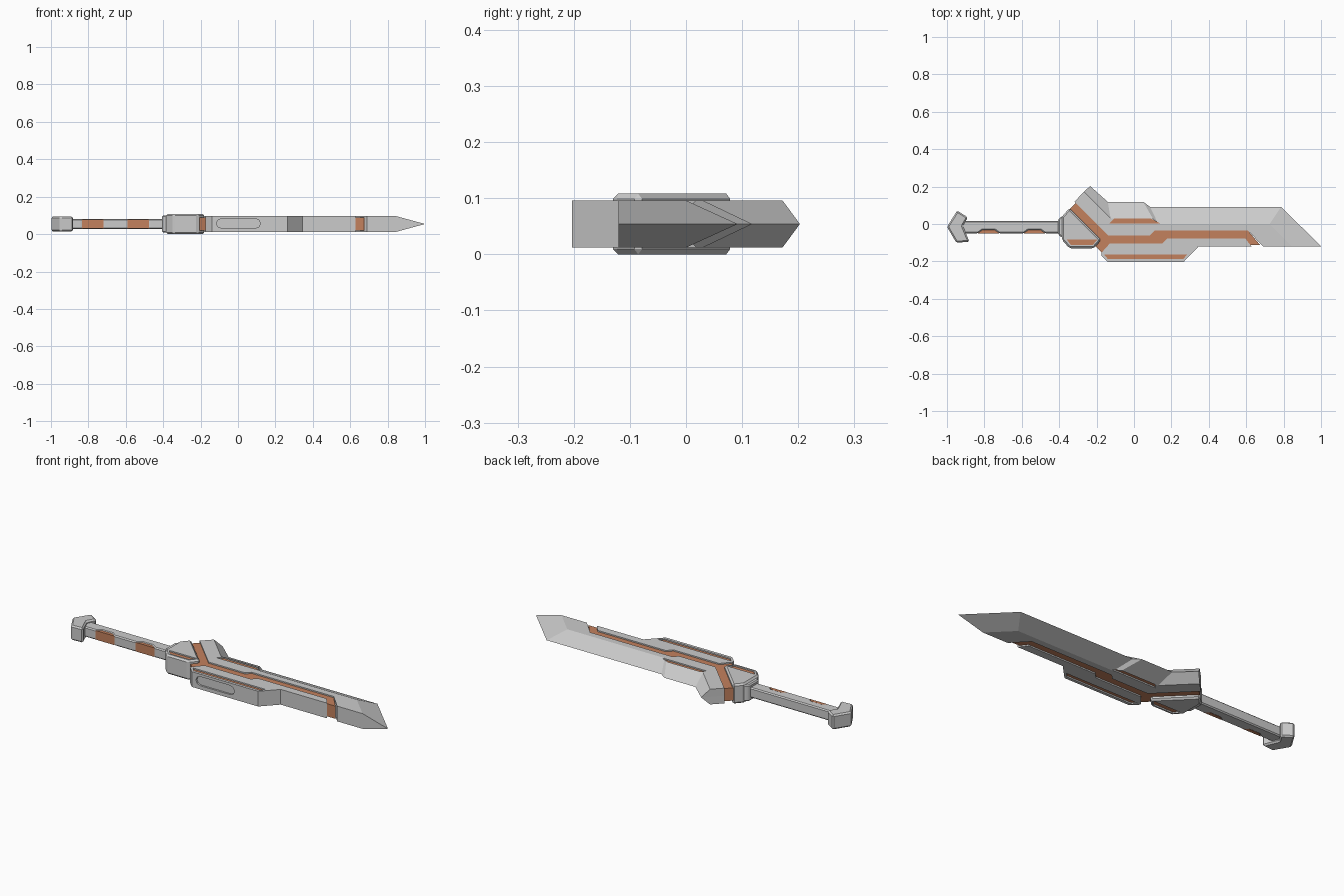
import bpy, bmesh, math

if "Cube" in bpy.data.objects:
    bpy.data.objects.remove(bpy.data.objects["Cube"])

MID = 0.054   # symmetry plane of the sword in z
HALF = 0.042  # half thickness of the blade plates

orange = bpy.data.materials.new("orange")
orange.diffuse_color = (0.55, 0.22, 0.11, 1)
orange.use_nodes = True
orange.node_tree.nodes["Principled BSDF"].inputs["Base Color"].default_value = orange.diffuse_color


def solid(name, rings, mat=None, bevel=0.0, loc=(0, 0, MID)):
    """Closed loft through rings given as (points, z)."""
    bm = bmesh.new()
    loops = [[bm.verts.new((x, y, z)) for x, y in pts] for pts, z in rings]
    n = len(loops[0])
    for a, b in zip(loops, loops[1:]):
        for i in range(n):
            j = (i + 1) % n
            bm.faces.new((a[i], a[j], b[j], b[i]))
    bm.faces.new(loops[0][::-1])
    bm.faces.new(loops[-1])
    bmesh.ops.recalc_face_normals(bm, faces=bm.faces[:])
    me = bpy.data.meshes.new(name)
    bm.to_mesh(me)
    bm.free()
    ob = bpy.data.objects.new(name, me)
    bpy.context.collection.objects.link(ob)
    ob.location = loc
    if mat:
        me.materials.append(mat)
    if bevel:
        m = ob.modifiers.new("chamfer", 'BEVEL')
        m.width, m.segments = bevel, 1
    return ob


def prism(name, pts, h, mat=None, bevel=0.0, loc=(0, 0, MID)):
    return solid(name, [(pts, -h), (pts, h)], mat, bevel, loc)


def cut(target, cutter):
    cutter.hide_render = True
    cutter.hide_viewport = False
    cutter.display_type = 'WIRE'
    m = target.modifiers.new("recess", 'BOOLEAN')
    m.operation, m.solver, m.object = 'DIFFERENCE', 'EXACT', cutter


def groove(target, label, pts, top, depth):
    """Recess on both sides of a plate with an orange floor."""
    for s in (1, -1):
        cut(target, prism(f"{label}_cutter", pts, depth, loc=(0, 0, MID + s * top)))
    prism(f"{label}_inlay", pts, top - depth + 0.001, orange)


# Blade: sharp outer edge in the middle plane, flat faces inside it
edge = [(1.0, -0.12), (0.787, 0.092), (0.085, 0.092), (0.05, 0.118),
        (-0.14, 0.118), (-0.235, 0.203), (-0.318, 0.12), (-0.137, -0.061),
        (0.085, -0.061), (0.11, -0.036), (0.61, -0.036), (0.69, -0.12)]
flat = [(0.845, -0.12), (0.725, 0.0), (0.13, 0.0), (0.10, 0.03),
        (-0.125, 0.03), (-0.267, 0.172)] + edge[6:]
blade = solid("blade", [(flat, -HALF), (edge, 0), (flat, HALF)])
groove(blade, "blade_groove",
       [(-0.132, 0.004), (-0.105, 0.029), (0.09, 0.029), (0.14, 0.004)], HALF, 0.008)

# Lower rail along the back of the blade
rail = prism("lower_rail", [
    (-0.175, -0.155), (-0.13, -0.105), (0.15, -0.105), (0.178, -0.077),
    (0.595, -0.077), (0.628, -0.12), (0.345, -0.12), (0.265, -0.203),
    (-0.14, -0.203), (-0.175, -0.168)], HALF)
groove(rail, "rail_groove",
       [(-0.16, -0.163), (0.285, -0.163), (0.263, -0.187), (-0.14, -0.187)], HALF, 0.008)

# Long rounded slot in the front of the rail
slot = []
for cx, start in ((0.095, -90), (-0.09, 90)):
    for k in range(5):
        a = math.radians(start + 45 * k)
        slot.append((cx + 0.025 * math.cos(a), 0.025 * math.sin(a)))
slot_cutter = prism("slot_cutter", slot, 0.01, loc=(0, -0.203, MID + 0.003))
slot_cutter.rotation_euler.x = math.pi / 2
cut(rail, slot_cutter)

# Orange core showing in the gaps between the plates
prism("core", [
    (-0.345, 0.08), (-0.31, 0.113), (-0.12, -0.05), (0.08, -0.05),
    (0.105, -0.025), (0.60, -0.025), (0.675, -0.113), (0.62, -0.113),
    (0.585, -0.09), (0.18, -0.09), (0.15, -0.115), (-0.13, -0.115),
    (-0.165, -0.16), (-0.215, -0.11)], 0.035, orange)

# Guard and neck
guard = prism("guard", [
    (-0.385, 0.04), (-0.345, 0.085), (-0.175, -0.085), (-0.215, -0.13),
    (-0.345, -0.13), (-0.385, -0.085)], 0.054, bevel=0.009)
groove(guard, "guard_groove",
       [(-0.36, -0.082), (-0.195, -0.082), (-0.22, -0.112), (-0.338, -0.112)], 0.054, 0.008)
prism("neck", [(-0.405, 0.025), (-0.39, 0.04), (-0.37, 0.04),
               (-0.37, -0.07), (-0.39, -0.07), (-0.405, -0.055)], 0.045, bevel=0.006)

# Handle with two notches filled by grip pads
starts = (-0.835, -0.59)
outline = [(-0.39, 0.016), (-0.92, 0.016), (-0.92, -0.05)]
for x in starts:
    pad = [(x, -0.05), (x + 0.025, -0.032), (x + 0.09, -0.032), (x + 0.115, -0.05)]
    outline += pad
    prism("grip_pad", pad, 0.025, orange)
outline.append((-0.39, -0.05))
prism("handle", outline, 0.028, bevel=0.006)

# Chevron pommel
prism("pommel", [(-1.0, -0.015), (-0.945, 0.072), (-0.888, 0.035), (-0.915, -0.01),
                 (-0.88, -0.095), (-0.95, -0.1)], 0.041, bevel=0.008)
